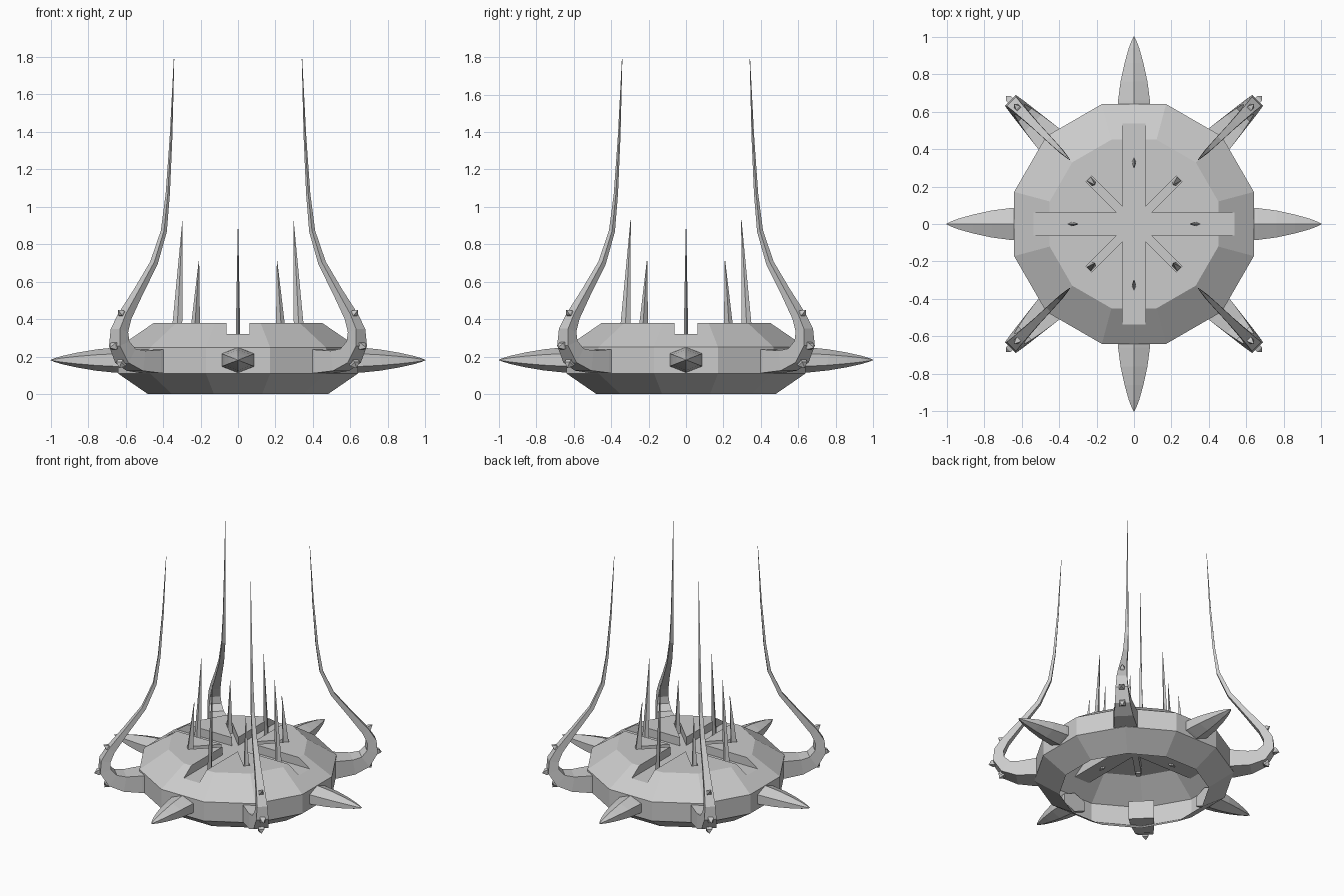
import bpy, bmesh, math
from mathutils import Matrix, Vector

if "Cube" in bpy.data.objects:
    bpy.data.objects.remove(bpy.data.objects["Cube"])


def make(name, rings, caps=(True, True), mat=None):
    """Loft a list of point rings into a mesh object."""
    bm = bmesh.new()
    vs = [[bm.verts.new(p) for p in ring] for ring in rings]
    n = len(vs[0])
    for a, b in zip(vs, vs[1:]):
        for i in range(n):
            j = (i + 1) % n
            bm.faces.new((a[i], a[j], b[j], b[i]))
    if caps[0]:
        bm.faces.new(vs[0][::-1])
    if caps[1]:
        bm.faces.new(vs[-1])
    if mat:
        bm.transform(mat)
    bmesh.ops.recalc_face_normals(bm, faces=bm.faces)
    me = bpy.data.meshes.new(name)
    bm.to_mesh(me)
    bm.free()
    ob = bpy.data.objects.new(name, me)
    bpy.context.collection.objects.link(ob)
    return ob


def box(name, x0, x1, hw, z0, z1, angle):
    rings = [[(x0, -hw, z), (x1, -hw, z), (x1, hw, z), (x0, hw, z)] for z in (z0, z1)]
    return make(name, rings, mat=Matrix.Rotation(angle, 4, 'Z'))


# Twelve-sided body shell
rings = []
for apothem, z in ((0.48, 0.0), (0.64, 0.11), (0.64, 0.25), (0.45, 0.38)):
    r = apothem / math.cos(math.pi / 12)
    rings.append([(r * math.cos(math.radians(15 + 30 * k)),
                   r * math.sin(math.radians(15 + 30 * k)), z) for k in range(12)])
body = make("body_shell", rings)

# Crossed and diagonal grooves cut into the top
cutters = [box("groove_cutter", -0.7, 0.7, 0.062, 0.32, 0.5, math.radians(a)) for a in (0, 90)]
cutters += [box("groove_cutter", -0.34, 0.34, 0.021, 0.32, 0.5, math.radians(a)) for a in (45, 135)]
for c in cutters:
    c.hide_render = True
    m = body.modifiers.new("groove", 'BOOLEAN')
    m.operation = 'DIFFERENCE'
    m.solver = 'EXACT'
    m.object = c
dg = bpy.context.evaluated_depsgraph_get()
body.data = bpy.data.meshes.new_from_object(body.evaluated_get(dg))
body.modifiers.clear()
for c in cutters:
    bpy.data.objects.remove(c)

# Open underside
bm = bmesh.new()
bm.from_mesh(body.data)
bmesh.ops.delete(bm, geom=[f for f in bm.faces if all(v.co.z < 0.001 for v in f.verts)],
                 context='FACES')
bm.to_mesh(body.data)
bm.free()

# Tentacle centreline: radius, height, half thickness, half width
PATH = [(0.56, 0.178, 0.068, 0.085), (0.66, 0.175, 0.062, 0.077), (0.77, 0.178, 0.054, 0.062),
        (0.85, 0.205, 0.046, 0.050), (0.897, 0.27, 0.038, 0.041), (0.895, 0.34, 0.032, 0.035),
        (0.855, 0.415, 0.025, 0.029), (0.75, 0.55, 0.018, 0.021), (0.635, 0.70, 0.014, 0.016),
        (0.56, 0.87, 0.011, 0.012), (0.53, 1.07, 0.008, 0.008), (0.505, 1.38, 0.005, 0.005),
        (0.483, 1.79, 0.001, 0.001)]


def tangent(i):
    a, b = PATH[max(i - 1, 0)], PATH[min(i + 1, len(PATH) - 1)]
    return Vector((b[0] - a[0], 0, b[1] - a[1])).normalized()


def outward(i):
    t = tangent(i)
    return Vector((t.z, 0, -t.x))


for k in range(4):
    diag = Matrix.Rotation(math.radians(45 + 90 * k), 4, 'Z')
    square = Matrix.Rotation(math.radians(90 * k), 4, 'Z')

    # Curling tentacle
    rings = []
    for i, (r, z, t, w) in enumerate(PATH):
        c, n, y = Vector((r, 0, z)), outward(i), Vector((0, w, 0))
        rings.append([c + n * t + y, c + n * t - y, c - n * t - y, c - n * t + y])
    make("tentacle", rings, mat=diag)

    # Small studs along the outside of the tentacle
    for i, s in ((3, 0.019), (4, 0.017), (6, 0.014)):
        r, z, t, w = PATH[i]
        n, d, y = outward(i), tangent(i) * s, Vector((0, s, 0))
        c = Vector((r, 0, z)) + n * (t - 0.01)
        rings = []
        for h, f in ((0, 1), (0.02, 1), (0.045, 0.05)):
            p = c + n * h
            rings.append([p + d * f + y * f, p + d * f - y * f, p - d * f - y * f, p - d * f + y * f])
        make("tentacle_stud", rings, mat=diag)

    # Horizontal six-sided side spike
    rings = []
    for x, f in ((0.61, 1.02), (0.66, 0.98), (0.76, 0.83), (0.86, 0.58), (0.94, 0.32),
                 (0.98, 0.14), (1.0, 0.02)):
        rings.append([(x, 0.1 * f * math.sin(a), 0.182 + 0.068 * f * math.cos(a))
                      for a in (math.radians(60 * j) for j in range(6))])
    make("side_spike", rings, mat=square)

    # Tall diamond needle in the cross groove
    rings = [[(x + h, 0, z), (x, h * 0.42, z), (x - h, 0, z), (x, -h * 0.42, z)]
             for x, h, z in ((0.327, 0.029, 0.31), (0.296, 0.001, 0.93))]
    make("cross_needle", rings, mat=square)

    # Shorter needle at the end of the diagonal groove
    rings = [[(x + h, w, z), (x - h, w, z), (x - h, -w, z), (x + h, -w, z)]
             for x, h, w, z in ((0.325, 0.022, 0.017, 0.31), (0.295, 0.001, 0.001, 0.71))]
    make("diagonal_needle", rings, mat=diag)
